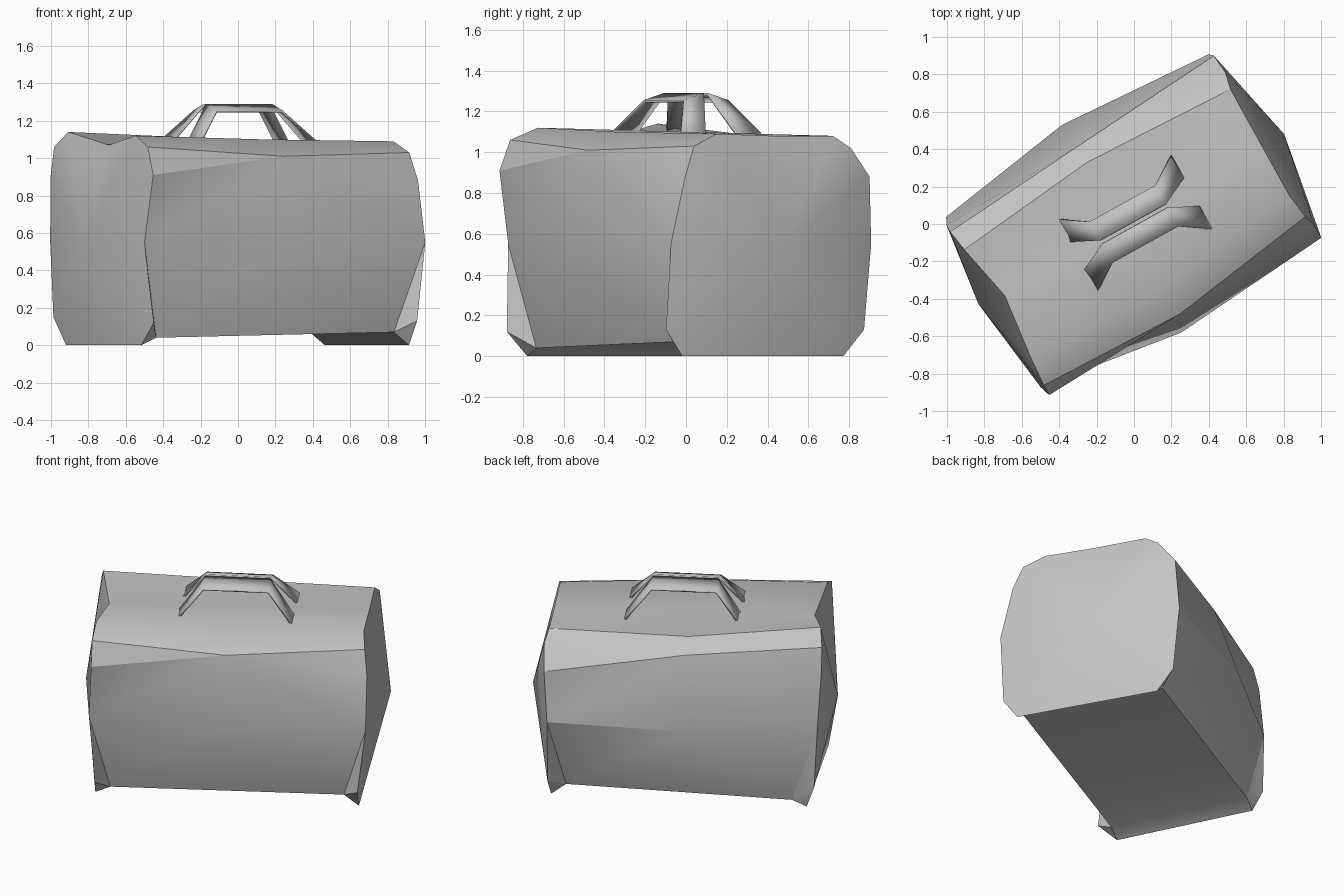
import bpy, bmesh, math

cube = bpy.data.objects.get("Cube")
if cube:
    bpy.data.objects.remove(cube, do_unlink=True)

TURN = math.radians(29)  # the bag stands turned on the ground

# One grey cloth for the whole bag
cloth = bpy.data.materials.new("grey_cloth")
cloth.use_nodes = True
colour = (0.55, 0.55, 0.55, 1)
cloth.diffuse_color = colour
cloth.node_tree.nodes["Principled BSDF"].inputs["Base Color"].default_value = colour


def finish(name, bm, thickness=0):
    """Turn a bmesh into a turned, smooth-shaded cloth object."""
    bmesh.ops.recalc_face_normals(bm, faces=bm.faces[:])
    mesh = bpy.data.meshes.new(name)
    bm.to_mesh(mesh)
    bm.free()
    mesh.materials.append(cloth)
    part = bpy.data.objects.new(name, mesh)
    bpy.context.collection.objects.link(part)
    part.rotation_euler.z = TURN
    if thickness:
        sheet = part.modifiers.new("cloth_thickness", 'SOLIDIFY')
        sheet.thickness = thickness
        sheet.offset = 0
    bpy.ops.object.select_all(action='DESELECT')
    part.select_set(True)
    bpy.context.view_layer.objects.active = part
    bpy.ops.object.shade_smooth_by_angle(angle=math.radians(30))
    return part


# End outlines, from the front bottom corner over the top to the back bottom
# corner: (length, depth, height)
POINTS = ("front_foot front_low front_belly front_high front_shoulder front_top "
          "middle back_top back_shoulder back_high back_belly back_low back_foot").split()

RIGHT_END = [(-.83, -.43, 0), (-.82, -.55, .12), (-.86, -.52, .55), (-.84, -.58, .91),
             (-.84, -.52, 1.06), (-.83, -.37, 1.12), (-.79, 0, 1.07), (-.86, .32, 1.14),
             (-.88, .44, 1.06), (-.88, .48, .9), (-.86, .52, .55), (-.84, .52, .15),
             (-.79, .47, 0)]
LEFT_END = [(.79, -.46, 0), (.79, -.55, .13), (.84, -.55, .55), (.84, -.47, .88),
            (.82, -.41, 1.03), (.8, -.27, 1.09), (.8, .04, 1.08), (.8, .38, 1.08),
            (.82, .47, 1.02), (.81, .58, .88), (.79, .6, .55), (.79, .56, .13),
            (.78, .45, 0)]
# The waist halfway along has fewer corners
WAIST = dict(front_belly=(-.06, -.63, .55), front_shoulder=(-.02, -.54, 1.01),
             front_top=(-.04, -.38, 1.1), middle=(-.02, 0, 1.1),
             back_top=(-.06, .41, 1.08), back_shoulder=(-.05, .51, 1),
             back_belly=(-.08, .65, .55))

# Bag body
bm = bmesh.new()
waist = {name: bm.verts.new(co) for name, co in WAIST.items()}
seams = {"front": [], "back": []}
feet = []
for outline, seam_height in ((RIGHT_END, .04), (LEFT_END, .07)):
    side = 1 if outline is LEFT_END else -1
    ring = [bm.verts.new(co) for co in outline]
    end = dict(zip(POINTS, ring))

    # Bulging end panel
    bulge = bm.verts.new((.935 * side, .03, .55))
    for a, b in zip(ring, ring[1:] + ring[:1]):
        bm.faces.new((a, b, bulge))

    # Gathered corners and the long front and back panels
    for face in ("front", "back"):
        foot, low, belly, high, shoulder, top = [
            end[face + "_" + n] for n in ("foot", "low", "belly", "high", "shoulder", "top")]
        w_belly, w_shoulder, w_top = [
            waist[face + "_" + n] for n in ("belly", "shoulder", "top")]
        seam = bm.verts.new((foot.co.x - .092 * side, foot.co.y, seam_height))
        seams[face].append(seam)
        for corners in ((foot, low, seam), (low, belly, seam), (belly, w_belly, seam),
                        (belly, w_shoulder, w_belly), (belly, high, w_shoulder),
                        (high, shoulder, w_shoulder),
                        (shoulder, top, w_top, w_shoulder),
                        (top, end["middle"], waist["middle"], w_top)):
            bm.faces.new(corners)
    # Underside flap by the end
    bm.faces.new((end["front_foot"], seams["front"][-1],
                  seams["back"][-1], end["back_foot"]))

# Lower long panels and the underside
for face, pair in seams.items():
    bm.faces.new((*pair, waist[face + "_belly"]))
bm.faces.new((*seams["front"], *reversed(seams["back"])))
finish("bag_body", bm)

# Two carrying straps, each a grip with a splayed leg at both ends
for name, side in (("front_strap", -1), ("back_strap", 1)):
    bm = bmesh.new()
    profile = [(-.35, .085, .225, 1.09, 1.09), (-.2, .01, .125, 1.285, 1.25)]
    profile += [(-u, *rest) for u, *rest in reversed(profile)]
    rows = [(bm.verts.new((u, inner * side, z_in)), bm.verts.new((u, outer * side, z_out)))
            for u, inner, outer, z_in, z_out in profile]
    for (a, b), (c, d) in zip(rows, rows[1:]):
        bm.faces.new((a, b, d, c))
    finish(name, bm, thickness=.012)
